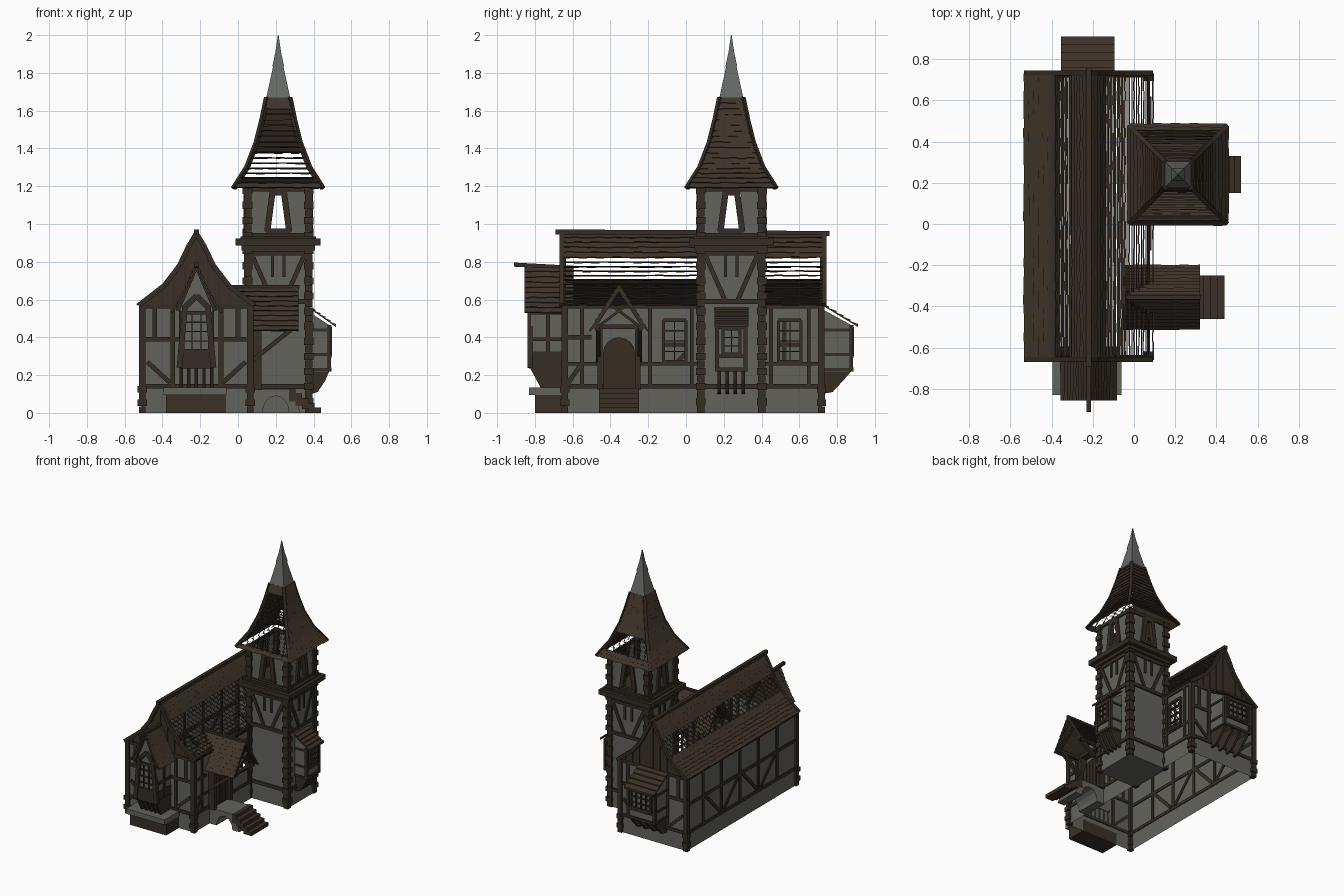
import bpy, bmesh, math, random
from mathutils import Vector

if "Cube" in bpy.data.objects:
    bpy.data.objects.remove(bpy.data.objects["Cube"])

random.seed(4)
COL = {"plaster": (.125, .125, .108), "timber": (.036, .026, .017), "roof_tile": (.046, .032, .021),
       "plank": (.043, .030, .020), "slate": (.135, .142, .132), "door_wood": (.038, .025, .016)}
MATS = {}
for n, c in COL.items():
    MATS[n] = bpy.data.materials.new(n)
    MATS[n].diffuse_color = (*c, 1)
PARTS = {}

def part(name, mat):
    if name not in PARTS:
        PARTS[name] = (bmesh.new(), mat)
    return PARTS[name][0]

# Extrude a 2D outline from depth o0 to o1 in frame F(u, z, o)
def prism(bm, F, pts, o0, o1):
    a = [bm.verts.new(F(u, z, o0)) for u, z in pts]
    b = [bm.verts.new(F(u, z, o1)) for u, z in pts]
    bm.faces.new(a); bm.faces.new(b[::-1])
    for i in range(len(a)):
        j = (i + 1) % len(a)
        bm.faces.new((a[i], b[i], b[j], a[j]))

def rect(bm, F, u0, u1, z0, z1, o0, o1):
    prism(bm, F, [(u0, z0), (u1, z0), (u1, z1), (u0, z1)], o0, o1)

def bar(bm, F, u0, z0, u1, z1, w=.024, d=.014, o=-.006):
    dx, dz = u1 - u0, z1 - z0
    k = w / 2 / math.hypot(dx, dz)
    px, pz = -dz * k, dx * k
    prism(bm, F, [(u0 + px, z0 + pz), (u1 + px, z1 + pz), (u1 - px, z1 - pz), (u0 - px, z0 - pz)], o, o + d)

def rod(bm, p, q, r):
    p, q = Vector(p), Vector(q)
    rot = (q - p).to_track_quat('Z', 'Y')
    prism(bm, lambda u, z, o: p + rot @ Vector((u, z, o)), [(-r, -r), (r, -r), (r, r), (-r, r)], 0, (q - p).length)

# Flat wall with rectangular openings
def panel(bm, F, u0, u1, z0, z1, holes=()):
    us = sorted({u0, u1, *[h[0] for h in holes], *[h[1] for h in holes]})
    zs = sorted({z0, z1, *[h[2] for h in holes], *[h[3] for h in holes]})
    for a, b in zip(us, us[1:]):
        for c, d in zip(zs, zs[1:]):
            if not any(h[0] <= a < h[1] and h[2] <= c < h[3] for h in holes):
                bm.faces.new([bm.verts.new(F(u, z, 0)) for u, z in ((a, c), (b, c), (b, d), (a, d))])

def window(F, u0, u1, z0, z1, nu=2, nz=4, o=0):
    bm = part("window_bars", "timber")
    for i in range(nu + 1):
        u = u0 + (u1 - u0) * i / nu
        bar(bm, F, u, z0, u, z1, .016 if i in (0, nu) else .006, .018, o - .004)
    for i in range(nz + 1):
        z = z0 + (z1 - z0) * i / nz
        bar(bm, F, u0, z, u1, z, .018 if i in (0, nz) else .006, .018, o - .004)

# Rows of tiles over a roof profile (eave to ridge); open tiles keep only their edges
def tiles(name, prof, F, half, is_open=lambda z: False, row=.03, width=.045):
    bm = part(name, "roof_tile")
    seg = [math.dist(a, b) for a, b in zip(prof, prof[1:])]
    total = sum(seg)
    def at(s):
        for i, l in enumerate(seg):
            if s <= l or i == len(seg) - 1:
                t = min(s / l, 1)
                return [prof[i][k] + (prof[i + 1][k] - prof[i][k]) * t for k in (0, 1)]
            s -= l
    n = max(2, round(total / row))
    for r in range(n):
        a, b = at(total * r / n), at(total * min(r + 1.15, n) / n)
        l = math.dist(a, b)
        nx, nz = (b[1] - a[1]) / l, (a[0] - b[0]) / l
        ha, hb = half(a[0]), half(b[0])
        cols = math.ceil(2 * ha / width) + 1
        for c in range(cols):
            u0 = -ha + (c - (.5 if r % 2 else 0)) * width
            u1 = u0 + width
            lo, hi = max(u0, -ha), min(u1, ha)
            if hi - lo < .004:
                continue
            j = random.uniform(0, .18)
            e = [a[k] - (b[k] - a[k]) * j for k in (0, 1)]
            lo2, hi2 = [max(-hb, min(hb, v)) for v in (lo, hi)]
            P = lambda u, p, t: bm.verts.new(F(u, p[1] + nz * t, p[0] + nx * t))
            bot = [P(lo, e, .002), P(hi, e, .002), P(hi2, b, -.004), P(lo2, b, -.004)]
            top = [P(lo, e, .013), P(hi, e, .013), P(hi2, b, .005), P(lo2, b, .005)]
            for i in range(4):
                k = (i + 1) % 4
                bm.faces.new((bot[i], bot[k], top[k], top[i]))
            if not is_open((a[1] + b[1]) / 2):
                bm.faces.new(top); bm.faces.new(bot[::-1])

# Frames
CX, CY, HX = .213, .24, -.22
FRONT = lambda u, z, o: (u, -.645 - o, z)
BACK = lambda u, z, o: (u, .72 + o, z)
RIGHT = lambda u, z, o: (.07 + o, u, z)
LEFT = lambda u, z, o: (-.51 - o, u, z)
XZ = lambda u, z, o: (u, o, z)
YZ = lambda u, z, o: (o, u, z)
TW = .17
TOWER = [lambda u, z, o: (CX + u, CY - TW - o, z), lambda u, z, o: (CX + TW + o, CY + u, z),
         lambda u, z, o: (CX - u, CY + TW + o, z), lambda u, z, o: (CX - TW - o, CY - u, z)]

# Hall walls and timbers
w = part("hall_walls", "plaster")
t = part("hall_timbers", "timber")
holes = [(-.12, 0, .27, .49), (.49, .61, .27, .49)]
panel(w, RIGHT, -.645, .72, 0, .58, holes)
panel(w, LEFT, -.645, .72, 0, .58)
for F in (FRONT, BACK):
    panel(w, F, -.51, .07, 0, .58)
    for z in (.14, .39, .565):
        bar(t, F, -.52, z, .08, z)
    for u in (-.345, -.09):
        bar(t, F, u, .14, u, .57)
    for s in (-1, 1):
        bar(t, F, HX + s * .14, .16, HX + s * .26, .27)
    bar(t, F, .0, .4, .0, .57); bar(t, F, -.44, .4, -.44, .57)
for h in holes:
    window(RIGHT, *h)
for F in (RIGHT, LEFT):
    for z in (.14, .565):
        bar(t, F, -.65, z, .73, z)
for a, b in ((-.65, -.47), (-.24, .07), (.41, .73)):
    bar(t, RIGHT, a, .26, b, .26, .018)
for u in (-.55, -.19, .03, .45, .65):
    bar(t, RIGHT, u, .14, u, .57, .02)
bar(t, RIGHT, -.63, .15, -.56, .25); bar(t, RIGHT, -.63, .4, -.5, .4)
bar(t, LEFT, -.65, .36, .73, .36)
for i, u in enumerate((-.4, -.17, .06, .29, .52)):
    bar(t, LEFT, u, .14, u, .57)
    if i < 4:
        bar(t, LEFT, u + (.02 if i % 2 else .2), .16, u + (.2 if i % 2 else .02), .35)
for x in (-.507, .065):
    for y in (-.642, .717):
        rect(t, XZ, x - .017, x + .017, .1, .58, y - .017, y + .017)
        for k in range(4):
            r = .024 if k % 2 else .018
            rect(t, XZ, x - r, x + r, k * .036, k * .036 + .034, y - r, y + r)

# Hall roof: swept profile, planked gables, barge boards, ridge beam
PROF = [(.305, .57), (.17, .675), (.09, .78), (.04, .885), (0, .95)]
for name, s, op in (("hall_roof_left", -1, lambda z: .70 < z < .83), ("hall_roof_right", 1, lambda z: z < .83)):
    tiles(name, PROF, lambda u, z, o, s=s: (HX + s * o, .035 + u, z), lambda o: .695, op)
outline = [(HX - d, z) for d, z in PROF] + [(HX + d, z) for d, z in PROF[-2::-1]]
for F in (FRONT, BACK):
    prism(part("gable_planks", "plank"), F, outline, -.01, .004)
    for i in range(9):
        u = -.24 + i * .06
        zt = next(a[1] + (b[1] - a[1]) * (a[0] - abs(u)) / (a[0] - b[0]) for a, b in zip(PROF, PROF[1:]) if abs(u) >= b[0])
        bar(part("gable_battens", "timber"), F, HX + u, .57, HX + u, zt, .008, .006, .003)
    for p, q in zip(outline, outline[1:]):
        bar(part("barge_boards", "timber"), F, *p, *q, .026, .024, 0)
rod(part("ridge_beam", "timber"), (HX, -.69, .958), (HX, .76, .95), .013)

# Tower walls, belts and bracing
w = part("tower_walls", "plaster")
t = part("tower_timbers", "timber")
for i, F in enumerate(TOWER):
    panel(w, F, -TW, TW, 0, .87)
    panel(w, F, -TW, TW, .92, 1.2, [(-.05, .05, .97, 1.16)])
    for z in (.14, .59, .845, .94, 1.185):
        bar(t, F, -.18, z, .18, z, .026, .016)
    for s in (-1, 1):
        bar(t, F, s * .14, .84, s * .035, .6)
        bar(t, F, s * .03, .72, s * .03, .84, .016)
        bar(t, F, s * .058, .96, s * .03, 1.17, .032, .03, -.015)
    bar(t, F, -.04, 1.165, .04, 1.165, .03, .02)
    bar(t, F, -.065, .965, .065, .965, .02, .024)
rect(w, XZ, CX - TW, CX + TW, 0, .004, CY - TW, CY + TW)
for h, z0, z1 in ((.195, .86, .885), (.225, .885, .922), (.2, .92, .935)):
    rect(part("tower_ledge", "timber"), XZ, CX - h, CX + h, z0, z1, CY - h, CY + h)
for sx in (-1, 1):
    for sy in (-1, 1):
        x, y = CX + sx * .162, CY + sy * .162
        for k in range(30):
            r = .026 if k % 2 else .02
            rect(part("tower_quoins", "timber"), XZ, x - r, x + r, k * .04, k * .04 + .038, y - r, y + r)

# Tower roof, hips and spire
TP = [(.235, 1.19), (.165, 1.30), (.115, 1.43), (.085, 1.55), (.06, 1.67)]
ops = [lambda z: 1.22 < z < 1.62, lambda z: False, lambda z: 1.24 < z < 1.37, lambda z: False]
for i, F in enumerate(TOWER):
    tiles("tower_roof_%d" % i, TP, lambda u, z, o, F=F: F(u, z, o - TW), lambda o: o, ops[i])
for sx in (-1, 1):
    for sy in (-1, 1):
        for (a, z), (b, z2) in zip(TP, TP[1:]):
            rod(part("tower_hips", "timber"), (CX + sx * a, CY + sy * a, z), (CX + sx * b, CY + sy * b, z2), .011)
bm = part("spire", "slate")
rings = [[bm.verts.new((CX + a * h, CY + b * h, z)) for a, b in ((-1, -1), (1, -1), (1, 1), (-1, 1))]
         for h, z in ((.064, 1.665), (.026, 1.84), (.031, 1.835), (.015, 1.91), (.002, 2.0))]
for a, b in zip(rings, rings[1:]):
    for i in range(4):
        bm.faces.new((a[i], a[(i + 1) % 4], b[(i + 1) % 4], b[i]))
bm.faces.new(rings[0]); bm.faces.new(rings[-1])

# Front bay with steep gable
rect(part("bay_base", "plank"), XZ, -.38, -.065, 0, .095, -.80, -.645)
rect(part("bay_ledge", "plaster"), XZ, -.395, -.06, .095, .135, -.83, -.645)
w = part("front_bay_walls", "plaster")
t = part("front_bay_timbers", "timber")
BAY = lambda u, z, o: (HX + u, -.82 - o, z)
prism(w, BAY, [(-.085, .24), (.085, .24), (.085, .55), (.05, .65), (0, .755), (-.05, .65), (-.085, .55)], -.18, 0)
rect(t, BAY, -.09, .09, .235, .325, -.17, .012)
window(BAY, -.07, .07, .33, .53, 3, 4)
for s in (-1, 1):
    bar(t, BAY, s * .09, .24, s * .06, .57, .03, .03, -.01)
    bar(t, BAY, s * .06, .56, 0, .62, .03, .02)
    bar(t, BAY, s * .1, .54, 0, .775, .02, .03)
    SIDE = lambda u, z, o, s=s: (HX + s * (.085 + o), u, z)
    for z in (.25, .39, .53):
        bar(t, SIDE, -.825, z, -.64, z, .02)
    bar(t, SIDE, -.73, .24, -.73, .53, .02)
    tiles("front_bay_roof", [(.125, .53), (.09, .585), (.045, .67), (0, .775)],
          lambda u, z, o, s=s: (HX + s * o, -.725 + u, z), lambda o: .13)
for k in range(5):
    x = HX - .08 + k * .04
    prism(t, YZ, [(-.645, .135), (-.77, .135), (-.83, .245), (-.645, .245)], x - .009, x + .009)
rod(t, (HX, -.91, .785), (HX, -.6, .768), .011)

# Back bay and tower oriel: lean-to boxes on brackets
def oriel(name, F, u0, u1, d, ztop, zeave, brackets, nu):
    G = lambda a, b, c: F(c, b, a)
    prism(part(name + "_walls", "plaster"), G, [(0, .22), (d - .03, .22), (d - .03, zeave), (0, ztop - .02)], u0, u1)
    b = part(name + "_timbers", "timber")
    for z in (.23, .30, zeave - .01):
        bar(b, F, u0 - .008, z, u1 + .008, z, .02, .016, d - .035)
    for u in (u0, u1):
        bar(b, F, u, .22, u, zeave, .022, .02, d - .04)
        for z in (.23, .31, .44):
            bar(b, G, 0, z, d - .03, z, .016, .014, u - .007)
    window(F, u0 + .03, u1 - .03, .31, zeave - .02, nu, 3, d - .03)
    for k in range(brackets):
        u = u0 + .012 + (u1 - u0 - .024) * k / (brackets - 1)
        prism(b, G, [(0, .1), (d * .3, .11), (d * .6, .17), (d - .03, .22), (0, .22)], u - .009, u + .009)
    r = part(name + "_roof", "roof_tile")
    for k in range(5):
        f = lambda q: (d + .005) * q
        g = lambda q: ztop + (zeave - .01 - ztop) * q
        prism(r, G, [(f(k / 5), g(k / 5)), (f((k + 1) / 5), g((k + 1) / 5)),
                     (f((k + 1) / 5), g((k + 1) / 5) + .016), (f(k / 5), g(k / 5) + .007)], u0 - .015, u1 + .015)

oriel("back_bay", BACK, -.34, -.11, .185, .57, .465, 4, 4)
oriel("tower_oriel", TOWER[1], -.075, .075, .13, .55, .465, 4, 2)

# Door, porch and steps
DY = -.355
DOOR = lambda u, z, o: (.07 + o, DY + u, z)
arch = [(.085 * math.cos(a), .315 + .085 * math.sin(a)) for a in [math.pi * i / 8 for i in range(9)]]
prism(part("door", "door_wood"), DOOR, [(-.085, .13), (.085, .13)] + arch, 0, .03)
t = part("porch_timbers", "timber")
for u in (-.05, -.017, .017, .05):
    bar(t, DOOR, u, .13, u, .38, .004, .006, .028)
for s in (-1, 1):
    bar(t, DOOR, s * .1, .12, s * .1, .45, .028, .06)
    bar(t, DOOR, s * .135, .45, 0, .66, .02, .02, .225)
    bar(t, DOOR, s * .12, .45, s * -.04, .57, .014, .02, .22)
    rod(t, (.08, DY + s * .11, .28), (.28, DY + s * .11, .44), .012)
    rod(t, (.06, DY + s * .115, .445), (.31, DY + s * .115, .445), .011)
    tiles("porch_roof", [(.145, .435), (.08, .54), (0, .665)],
          lambda u, z, o, s=s: (.135 + u, DY + s * o, z), lambda o: .185)
bar(t, DOOR, -.11, .455, .11, .455, .024, .06)
rod(t, (-.04, DY, .668), (.325, DY, .668), .01)
vault = [(.2 + .07 * math.cos(a), .09 * math.sin(a)) for a in [math.pi * i / 8 for i in range(9)]]
prism(part("landing", "plaster"), XZ, [(.06, 0), (.06, .125), (.29, .125), (.33, 0)] + vault, DY - .1, DY + .1)
for k in range(5):
    rect(part("steps", "plank"), XZ, .27 + k * .034, .304 + k * .034, max(0, .06 - k * .02), .128 - k * .025, DY - .105, DY + .105)

# Turn every collected mesh into an object
for name, (bm, mat) in PARTS.items():
    bmesh.ops.recalc_face_normals(bm, faces=bm.faces[:])
    me = bpy.data.meshes.new(name)
    bm.to_mesh(me); bm.free()
    me.materials.append(MATS[mat])
    bpy.context.collection.objects.link(bpy.data.objects.new(name, me))

for m in bpy.data.materials:
    if m.users and not m.is_grease_pencil:
        m.use_nodes = True
        m.node_tree.nodes["Principled BSDF"].inputs["Base Color"].default_value = m.diffuse_color
